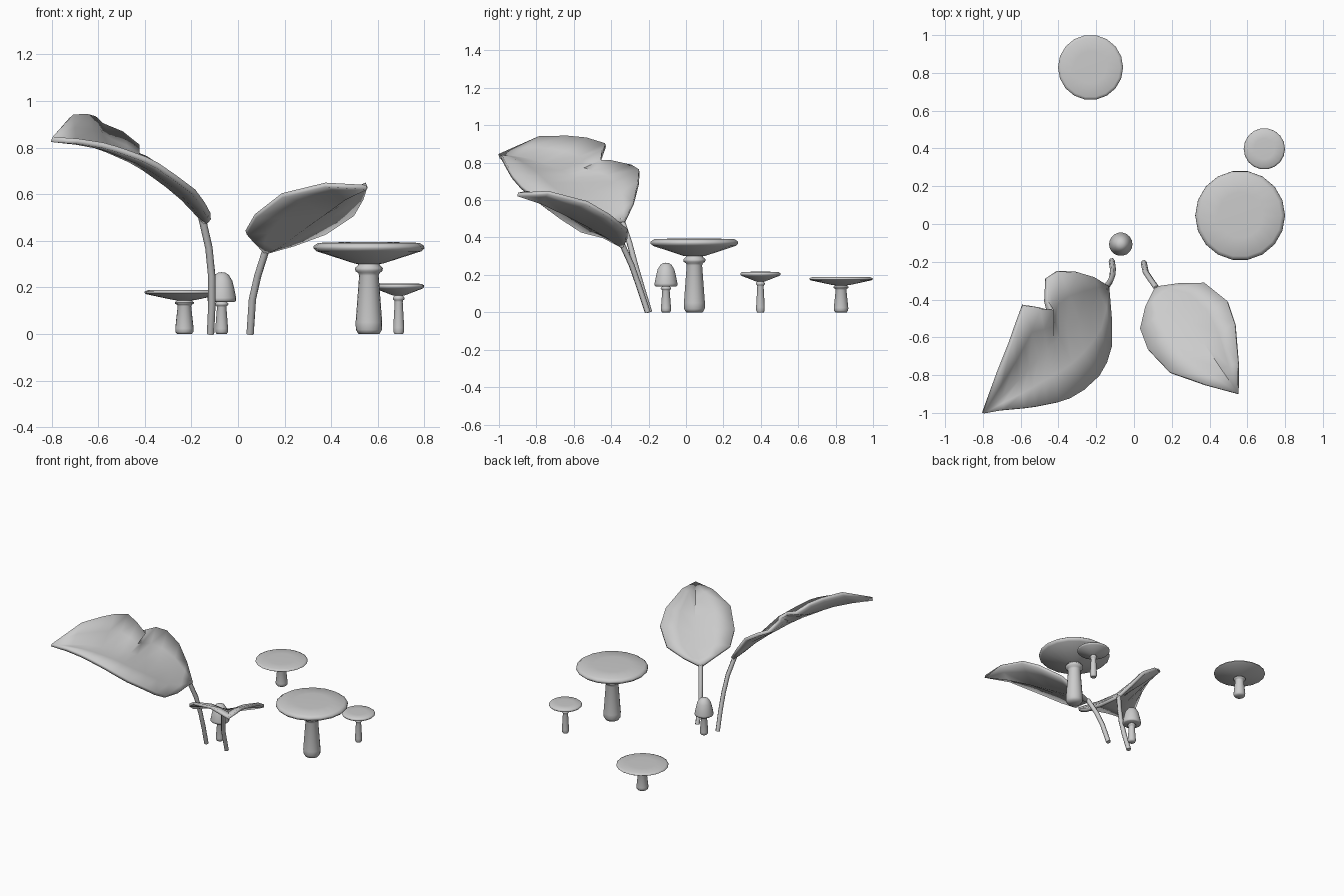
import bpy, math
from mathutils import Vector

if "Cube" in bpy.data.objects:
    bpy.data.objects.remove(bpy.data.objects["Cube"])


def make_mesh(name, verts, faces):
    me = bpy.data.meshes.new(name)
    me.from_pydata(verts, [], faces)
    me.validate()
    ob = bpy.data.objects.new(name, me)
    bpy.context.collection.objects.link(ob)
    return ob


def smooth(ob, deg=35):
    bpy.ops.object.select_all(action='DESELECT')
    bpy.context.view_layer.objects.active = ob
    ob.select_set(True)
    bpy.ops.object.shade_smooth_by_angle(angle=math.radians(deg))


def lathe(name, profile, x, y, n=18):
    # profile starts and ends on the axis
    inner = profile[1:-1]
    verts = [(x, y, profile[0][1])]
    for r, z in inner:
        for k in range(n):
            a = 2 * math.pi * k / n
            verts.append((x + r * math.cos(a), y + r * math.sin(a), z))
    verts.append((x, y, profile[-1][1]))
    last, m = len(verts) - 1, len(inner)
    faces = []
    for k in range(n):
        j = (k + 1) % n
        faces.append((0, 1 + j, 1 + k))
        for i in range(m - 1):
            a, b = 1 + i * n, 1 + (i + 1) * n
            faces.append((a + k, a + j, b + j, b + k))
        faces.append((1 + (m - 1) * n + k, 1 + (m - 1) * n + j, last))
    smooth(make_mesh(name, verts, faces), 62)


STEM = [(0, 0), (.045, 0), (.056, .018), (.057, .05), (.042, .25), (.046, .262),
        (.058, .27), (.06, .283), (.047, .295), (.045, .305), (0, .305)]
FLAT_CAP = [(0, .295), (.06, .302), (.225, .355), (.238, .367), (.237, .378),
            (.218, .391), (.12, .394), (0, .395)]
BELL_CAP = [(0, .14), (.055, .138), (.062, .143), (.062, .155), (.055, .19),
            (.046, .228), (.03, .254), (.015, .263), (0, .265)]


def scaled(profile, r, z):
    return [(a * r, b * z) for a, b in profile]


# Mushrooms: name, x, y, stem scale, cap scale, height scale
for name, x, y, s, c, h in [("large", .562, .045, 1, 1, 1),
                            ("small", .69, .398, .41, .46, .55),
                            ("wide", -.23, .829, .69, .725, .48)]:
    lathe(name + "_mushroom_stem", scaled(STEM, s, h), x, y)
    lathe(name + "_mushroom_cap", scaled(FLAT_CAP, c, h), x, y)
lathe("bell_mushroom_stem", scaled(STEM, .48, .46), -.07, -.107)
lathe("bell_mushroom_cap", BELL_CAP, -.07, -.107)


def leaf(name, base, tip, rows, bulge, thick):
    # rows of (left edge, rib, right edge); half-way points are lifted by bulge
    verts, faces = [Vector(base)], []
    for left, rib, right in rows:
        l, m, r = Vector(left), Vector(rib), Vector(right)
        for a, b in ((l, m), (m, r)):
            for t in (0, .5):
                p = a.lerp(b, t)
                if t:
                    p.z += bulge * (a - b).length
                verts.append(p)
        verts.append(r)
    verts.append(Vector(tip))
    n, last = len(rows), len(verts) - 1
    for k in range(4):
        faces.append((0, 2 + k, 1 + k))
        for i in range(n - 1):
            a, b = 1 + 5 * i + k, 6 + 5 * i + k
            faces.append((a, a + 1, b + 1, b))
        e = 1 + 5 * (n - 1) + k
        faces.append((e, e + 1, last))
    ob = make_mesh(name, verts, faces)
    mod = ob.modifiers.new("thickness", 'SOLIDIFY')
    mod.thickness, mod.offset = thick, 0
    smooth(ob, 50)


# Large notched leaf
leaf("large_leaf", (-.14, -.33, .48), (-.80, -1.0, .835), [
    ((-.22, -.28, .585), (-.18, -.39, .525), (-.125, -.50, .482)),
    ((-.30, -.255, .69), (-.235, -.45, .583), (-.125, -.65, .508)),
    ((-.40, -.25, .755), (-.30, -.51, .638), (-.15, -.735, .555)),
    ((-.462, -.29, .78), (-.36, -.56, .682), (-.19, -.806, .61)),
    ((-.465, -.41, .81), (-.40, -.60, .71), (-.27, -.88, .67)),
    ((-.435, -.455, .81), (-.43, -.63, .728), (-.345, -.925, .722)),
    ((-.50, -.445, .86), (-.465, -.665, .748), (-.40, -.943, .75)),
    ((-.585, -.43, .895), (-.51, -.71, .768), (-.46, -.955, .772)),
    ((-.62, -.53, .927), (-.56, -.765, .79), (-.52, -.967, .793)),
    ((-.655, -.63, .937), (-.61, -.82, .808), (-.58, -.975, .81)),
    ((-.715, -.78, .935), (-.70, -.91, .825), (-.69, -.985, .827)),
], -.02, .024)

# Small whole leaf
leaf("small_leaf", (.115, -.335, .35), (.553, -.90, .63), [
    ((.062, -.44, .405), (.16, -.37, .37), (.24, -.318, .385)),
    ((.035, -.557, .435), (.22, -.43, .412), (.375, -.315, .435)),
    ((.075, -.665, .505), (.29, -.52, .463), (.495, -.41, .515)),
    ((.19, -.785, .595), (.37, -.63, .52), (.535, -.53, .585)),
    ((.375, -.85, .64), (.46, -.765, .585), (.552, -.74, .64)),
], .08, .02)


# Leaf stalks
def stalk(name, pts, r):
    cu = bpy.data.curves.new(name, 'CURVE')
    cu.dimensions = '3D'
    cu.bevel_depth, cu.bevel_resolution, cu.use_fill_caps = r, 1, True
    sp = cu.splines.new('POLY')
    sp.points.add(len(pts) - 1)
    for p, co in zip(sp.points, pts):
        p.co = (*co, 1)
    ob = bpy.data.objects.new(name, cu)
    bpy.context.collection.objects.link(ob)


stalk("large_leaf_stalk", [(-.118, -.195, 0), (-.112, -.235, .13), (-.113, -.27, .25),
                           (-.125, -.302, .37), (-.155, -.345, .50)], .016)
stalk("small_leaf_stalk", [(.052, -.205, 0), (.062, -.255, .15), (.085, -.29, .25),
                           (.12, -.34, .36)], .016)
